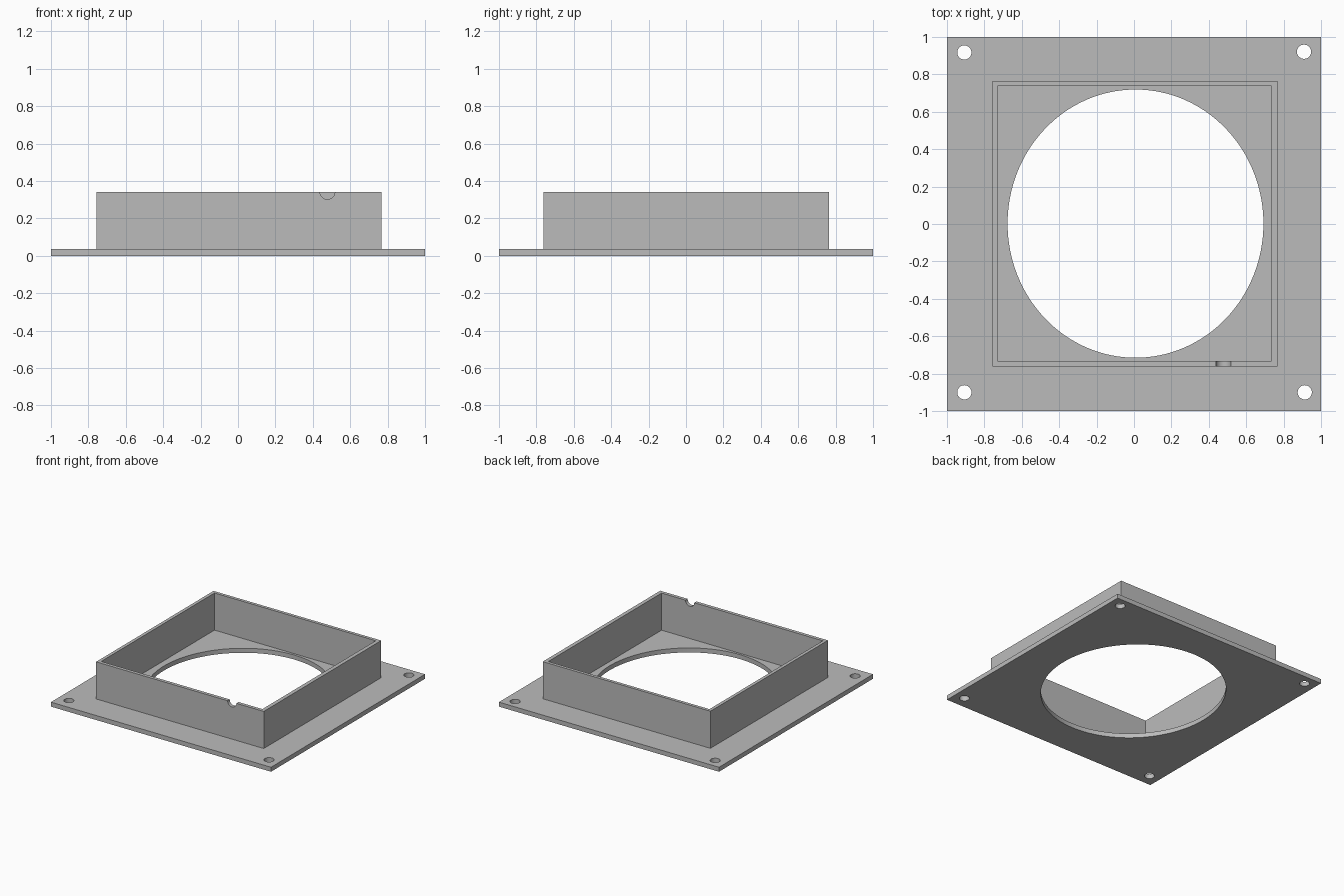
import bpy, bmesh, math
from mathutils import Matrix

if "Cube" in bpy.data.objects:
    bpy.data.objects.remove(bpy.data.objects["Cube"])

grey = bpy.data.materials.new("plain grey")
grey.diffuse_color = (0.5, 0.5, 0.5, 1)
grey.use_nodes = True
grey.node_tree.nodes["Principled BSDF"].inputs["Base Color"].default_value = grey.diffuse_color


def finish(name, bm):
    mesh = bpy.data.meshes.new(name)
    bm.to_mesh(mesh)
    bm.free()
    mesh.materials.append(grey)
    ob = bpy.data.objects.new(name, mesh)
    bpy.context.collection.objects.link(ob)
    return ob


def box(name, x0, x1, y0, y1, z0, z1):
    bm = bmesh.new()
    m = Matrix.Translation(((x0 + x1) / 2, (y0 + y1) / 2, (z0 + z1) / 2))
    bmesh.ops.create_cube(bm, size=1, matrix=m @ Matrix.Diagonal((x1 - x0, y1 - y0, z1 - z0, 1)))
    return finish(name, bm)


def cylinder(name, centre, rx, ry, depth, segments, turn=Matrix()):
    bm = bmesh.new()
    bmesh.ops.create_cone(bm, cap_ends=True, segments=segments, radius1=1, radius2=1, depth=depth,
                          matrix=Matrix.Translation(centre) @ turn @ Matrix.Diagonal((rx, ry, 1, 1)))
    return finish(name, bm)


def cut(target, cutter):
    mod = target.modifiers.new("cut", 'BOOLEAN')
    mod.operation, mod.solver, mod.object = 'DIFFERENCE', 'EXACT', cutter
    bpy.context.view_layer.objects.active = target
    bpy.ops.object.modifier_apply(modifier=mod.name)
    bpy.data.objects.remove(cutter)


BASE, TOP = 0.037, 0.342

# Base plate with the large oval opening and four bolt holes
plate = box("base_plate", -1, 1, -1, 1, 0, BASE)
cut(plate, cylinder("opening_cutter", (0.008, 0.002, 0), 0.684, 0.717, 0.3, 128))
for x, y in ((-0.907, 0.917), (0.909, 0.921), (-0.907, -0.9), (0.913, -0.9)):
    cut(plate, cylinder("bolt_cutter", (x, y, 0), 0.038, 0.038, 0.3, 32))

# Thin square collar standing on the plate
collar = box("collar", -0.757, 0.767, -0.761, 0.764, BASE, TOP)
cut(collar, box("collar_cutter", -0.73, 0.735, -0.733, 0.738, -0.1, 0.6))

# Half-round cable notch in the front wall
cut(collar, cylinder("notch_cutter", (0.478, -0.75, TOP), 0.04, 0.04, 0.2, 32,
                     Matrix.Rotation(math.pi / 2, 4, 'X')))

# Smooth round walls, sharp edges kept
for ob in (plate, collar):
    bpy.ops.object.select_all(action='DESELECT')
    ob.select_set(True)
    bpy.context.view_layer.objects.active = ob
    bpy.ops.object.shade_smooth_by_angle()
